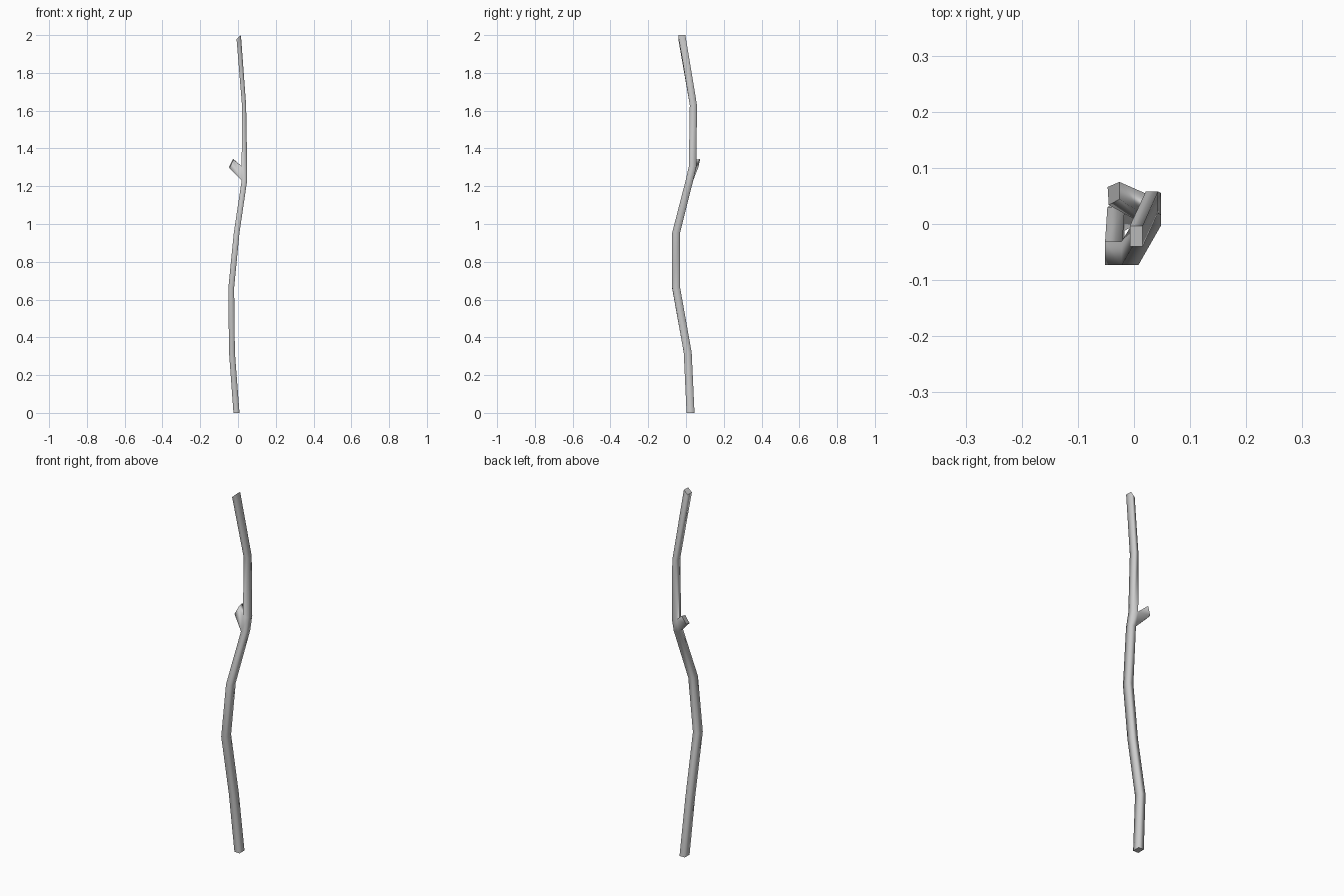
import bpy, bmesh
from mathutils import Vector

if "Cube" in bpy.data.objects:
    bpy.data.objects.remove(bpy.data.objects["Cube"])

# Trunk path: centre x, y, z, width x, width y, tilt (height difference across x)
PATH = [
    (-0.008, 0.024, 0.000, 0.032, 0.042, 0.000),
    (-0.032, 0.009, 0.320, 0.031, 0.042, 0.000),
    (-0.036, -0.052, 0.660, 0.031, 0.042, 0.005),
    (-0.007, -0.052, 0.955, 0.030, 0.042, 0.000),
    (0.034, 0.018, 1.230, 0.029, 0.040, 0.000),
    (0.034, 0.035, 1.305, 0.029, 0.040, 0.000),
    (0.032, 0.039, 1.630, 0.022, 0.038, 0.000),
    (0.004, -0.022, 1.989, 0.023, 0.037, 0.022),
]
FORK = 4           # the branch leaves between this ring and the next
CORNERS = [(-1, -1), (1, -1), (1, 1), (-1, 1)]

bm = bmesh.new()


def ring(x, y, z, wx, wy, tilt):
    return [bm.verts.new((x + i * wx / 2, y + j * wy / 2, z + i * tilt / 2))
            for i, j in CORNERS]


def bridge(a, b, skip=None):
    for k in range(4):
        if k != skip:
            n = (k + 1) % 4
            bm.faces.new((a[k], a[n], b[n], b[k])).smooth = True


# Square trunk, left open on the left side at the fork
rings = [ring(*p) for p in PATH]
for i in range(len(rings) - 1):
    bridge(rings[i], rings[i + 1], 3 if i == FORK else None)
bm.faces.new(rings[0][::-1])
bm.faces.new(rings[-1])

# Short cut branch grown from the open side
lo, hi = rings[FORK], rings[FORK + 1]
base = [lo[3], lo[0], hi[0], hi[3]]
tip = [bm.verts.new(Vector(c)) for c in (
    (-0.047, 0.066, 1.302), (-0.045, 0.034, 1.295),
    (-0.026, 0.044, 1.338), (-0.026, 0.075, 1.345))]
bridge(base, tip)
bm.faces.new(tip)

bmesh.ops.recalc_face_normals(bm, faces=bm.faces)
mesh = bpy.data.meshes.new("wooden_stick")
bm.to_mesh(mesh)
bm.free()
bpy.context.collection.objects.link(bpy.data.objects.new("wooden_stick", mesh))
